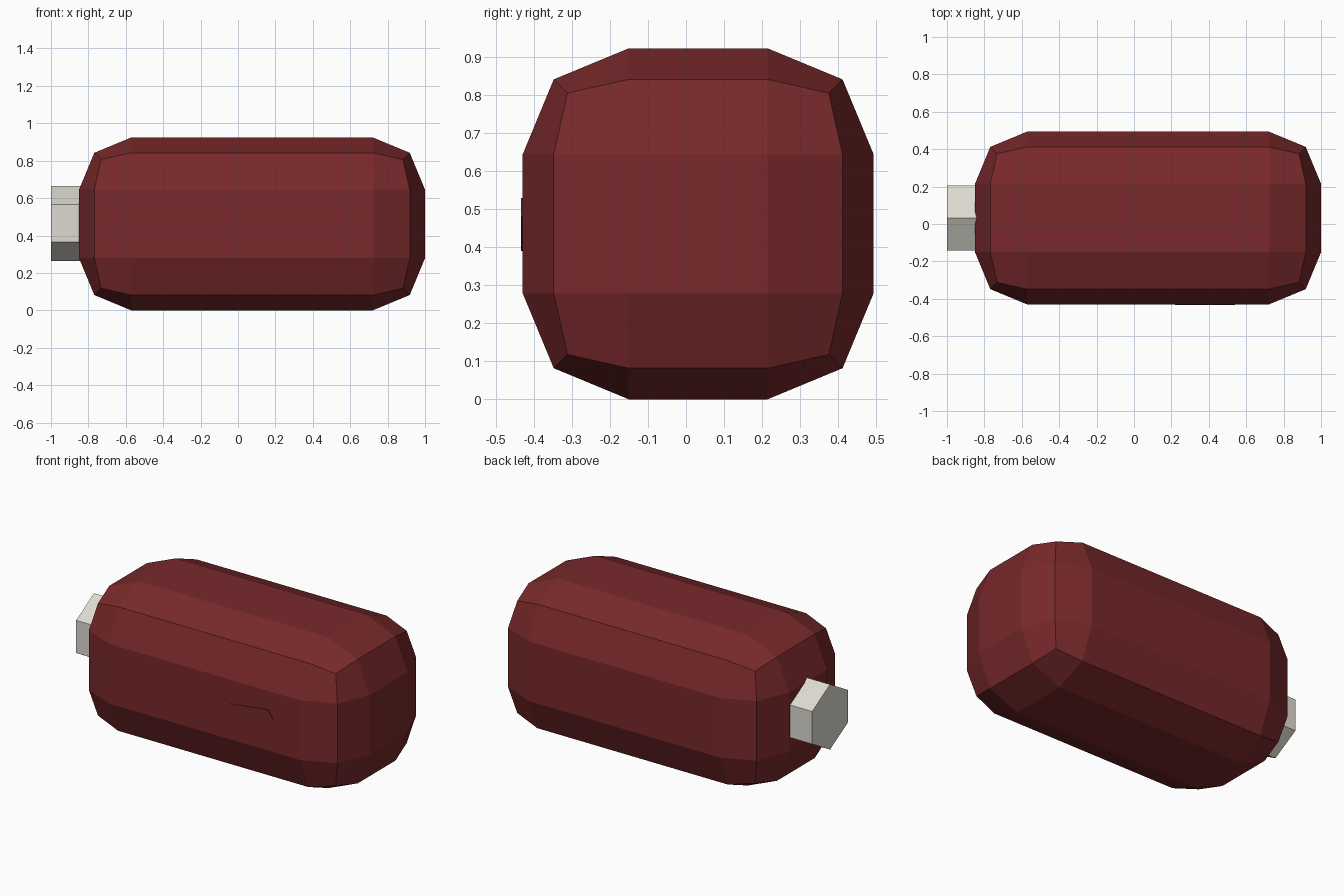
import bpy, bmesh, math
from mathutils import Matrix, Vector

if "Cube" in bpy.data.objects:
    bpy.data.objects.remove(bpy.data.objects["Cube"])

CENTRE = Vector((0.075, 0.032, 0.462))


def material(name, rgb):
    m = bpy.data.materials.new(name)
    m.diffuse_color = (*rgb, 1)
    m.use_nodes = True
    m.node_tree.nodes["Principled BSDF"].inputs["Base Color"].default_value = m.diffuse_color
    return m


def finish(bm, name, mat):
    bmesh.ops.recalc_face_normals(bm, faces=bm.faces)
    me = bpy.data.meshes.new(name)
    bm.to_mesh(me)
    bm.free()
    me.materials.append(mat)
    ob = bpy.data.objects.new(name, me)
    bpy.context.collection.objects.link(ob)
    return ob


dark_red = material("dark_red", (0.19, 0.022, 0.024))
light_grey = material("light_grey", (0.72, 0.70, 0.63))

# Body: long box with every edge rounded in two segments
bm = bmesh.new()
bmesh.ops.create_cube(bm, size=1, matrix=Matrix.Translation(CENTRE) @ Matrix.Diagonal((1.85, 0.924, 0.924, 1)))
bmesh.ops.bevel(bm, geom=bm.edges[:], offset=0.279, offset_type='OFFSET',
                segments=2, profile=0.5, affect='EDGES')
finish(bm, "body", dark_red)

# Hexagonal stub on the left end
bm = bmesh.new()
bmesh.ops.create_cone(bm, cap_ends=True, segments=6, radius1=0.2, radius2=0.2, depth=0.2,
                      matrix=Matrix.Translation((-0.9, CENTRE.y, CENTRE.z + 0.003))
                      @ Matrix.Rotation(math.pi / 2, 4, 'Y') @ Matrix.Rotation(math.pi / 2, 4, 'Z'))
# turn so that a corner points straight up
top = max(v.co.z for v in bm.verts) - (CENTRE.z + 0.003)
if top < 0.19:
    bmesh.ops.rotate(bm, verts=bm.verts, cent=(-0.9, CENTRE.y, CENTRE.z + 0.003),
                     matrix=Matrix.Rotation(math.pi / 6, 3, 'X'))
finish(bm, "end_stub", light_grey)

# Small irregular patch on the front face
outline = [(0.22, 0.43), (0.25, 0.50), (0.51, 0.53), (0.54, 0.48), (0.46, 0.42), (0.33, 0.39)]
bm = bmesh.new()
face = bm.faces.new([bm.verts.new((x, -0.434, z)) for x, z in outline])
ext = bmesh.ops.extrude_face_region(bm, geom=[face])
bmesh.ops.translate(bm, vec=(0, 0.006, 0), verts=[g for g in ext["geom"] if isinstance(g, bmesh.types.BMVert)])
finish(bm, "front_patch", dark_red)
